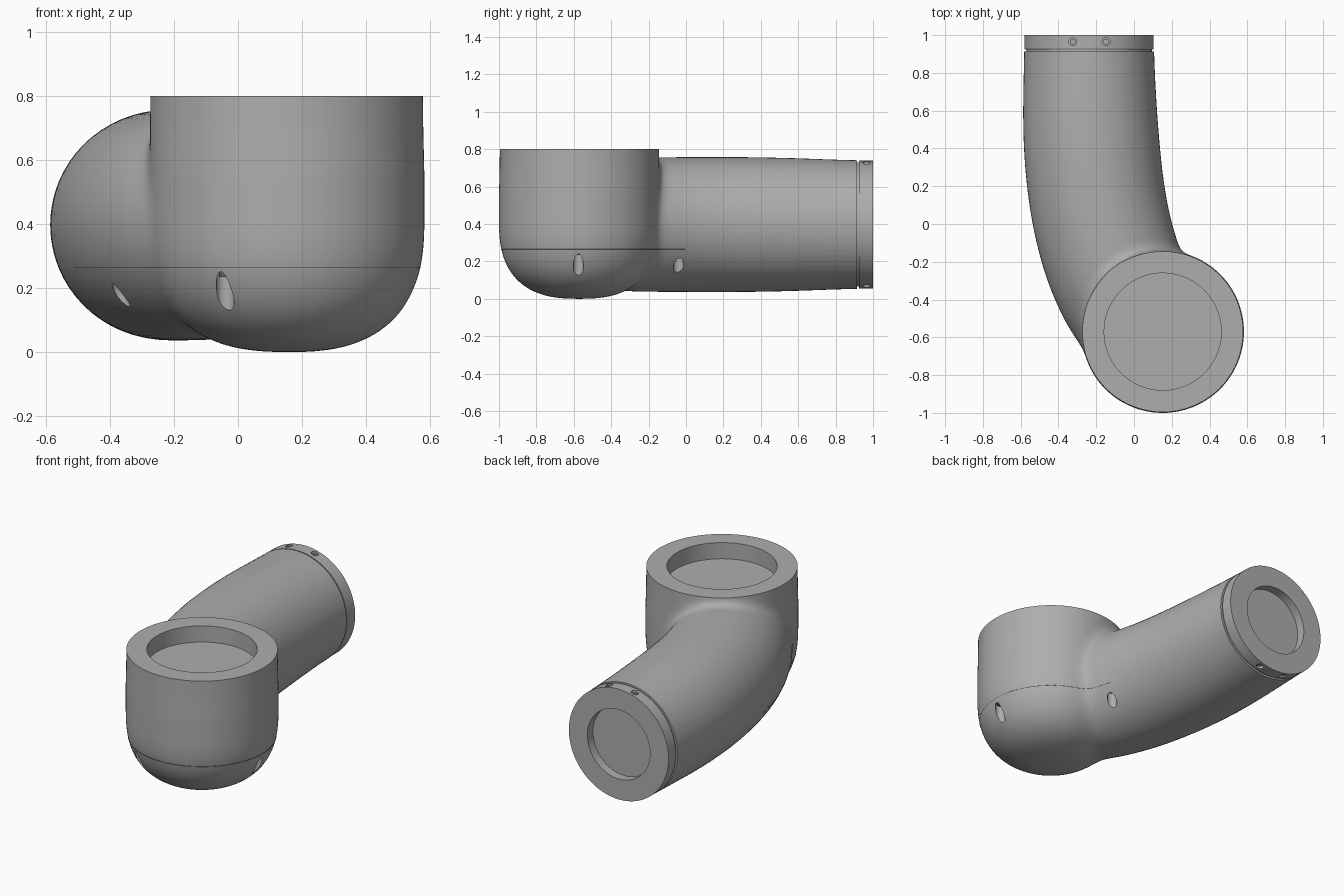
import bpy, bmesh, math
from mathutils import Vector, Matrix
from mathutils.bvhtree import BVHTree

if "Cube" in bpy.data.objects:
    bpy.data.objects.remove(bpy.data.objects["Cube"])

CUP = Vector((0.152, -0.57, 0))
END = Vector((-0.238, 0, 0.397))
Y_AXIS = Matrix.Rotation(-math.pi / 2, 4, 'X')


def material(name, value):
    m = bpy.data.materials.new(name)
    m.use_nodes = True
    m.diffuse_color = (value, value, value, 1)
    m.node_tree.nodes["Principled BSDF"].inputs["Base Color"].default_value = m.diffuse_color
    return m


grey = material("mid grey", 0.42)
dark = material("seam grey", 0.12)


def add(name, data, mat=grey):
    ob = bpy.data.objects.new(name, data)
    bpy.context.collection.objects.link(ob)
    data.materials.append(mat)
    return ob


def lathe(name, profile, matrix, steps=96, mat=grey):
    """Spin a (radius, height) profile around z, then place it."""
    bm = bmesh.new()
    vs = [bm.verts.new((r, 0, z)) for r, z in profile]
    edges = [bm.edges.new(p) for p in zip(vs, vs[1:])]
    bmesh.ops.spin(bm, geom=vs + edges, cent=(0, 0, 0), axis=(0, 0, 1),
                   angle=2 * math.pi, steps=steps)
    bmesh.ops.remove_doubles(bm, verts=bm.verts, dist=1e-5)
    bmesh.ops.recalc_face_normals(bm, faces=bm.faces)
    bm.transform(matrix)
    me = bpy.data.meshes.new(name)
    bm.to_mesh(me)
    bm.free()
    return add(name, me, mat)


def cylinder(name, r, low, high, matrix, steps=32, mat=grey):
    return lathe(name, [(0, low), (r, low), (r, high), (0, high)], matrix, steps, mat)


def baked(ob):
    return bpy.data.meshes.new_from_object(ob.evaluated_get(bpy.context.evaluated_depsgraph_get()))


def boolean(ob, other, kind):
    mod = ob.modifiers.new(kind, 'BOOLEAN')
    mod.operation, mod.solver, mod.object = kind, 'EXACT', other
    ob.data = baked(ob)
    ob.modifiers.clear()
    bpy.data.objects.remove(other)


def smooth(ob):
    bpy.ops.object.select_all(action='DESELECT')
    ob.select_set(True)
    bpy.context.view_layer.objects.active = ob
    bpy.ops.object.shade_smooth_by_angle(angle=math.radians(32))


# Upright cup with a rounded bottom
profile = []
for i in range(49):
    t = math.cos(math.pi / 2 * i / 48)
    profile.append((0.43 * max(0, 1 - t ** 2.6) ** (1 / 2.6), 0.42 * (1 - t)))
profile += [(0.43, 0.55), (0.4265, 0.7), (0.424, 0.95), (0, 0.95)]
body = lathe("elbow_body", profile, Matrix.Translation(CUP), 128)

# Curved tube that sweeps out of the cup
path = [(-0.238, 1.1, 0.342), (-0.238, 0.92, 0.342), (-0.236, 0.65, 0.353),
        (-0.225, 0.4, 0.36), (-0.2, 0.15, 0.361), (-0.15, -0.1, 0.36),
        (-0.07, -0.32, 0.358), (0.03, -0.5, 0.35), (0.13, -0.62, 0.33)]
curve = bpy.data.curves.new("tube", 'CURVE')
curve.dimensions = '3D'
curve.bevel_depth, curve.bevel_resolution = 1, 30
curve.use_fill_caps = True
spline = curve.splines.new('NURBS')
spline.points.add(len(path) - 1)
for p, (x, y, r) in zip(spline.points, path):
    p.co, p.radius = (x, y, END.z, 1), r
spline.use_endpoint_u, spline.order_u, spline.resolution_u = True, 4, 10
source = add("tube_source", curve)
tube = add("tube", baked(source))
bpy.data.objects.remove(source)
bm = bmesh.new()
bm.from_mesh(tube.data)
bmesh.ops.remove_doubles(bm, verts=bm.verts, dist=1e-5)
bmesh.ops.recalc_face_normals(bm, faces=bm.faces)
bm.to_mesh(tube.data)
bm.free()


def tree(me):
    return BVHTree.FromPolygons([v.co for v in me.vertices], [p.vertices for p in me.polygons])


# Fuse both and blend the join with a soft fillet
cup_tree, tube_tree = tree(body.data), tree(tube.data)
boolean(body, tube, 'UNION')
mod = body.modifiers.new("fuse", 'REMESH')
mod.mode, mod.voxel_size = 'VOXEL', 0.014
body.data = baked(body)
body.modifiers.clear()
bm = bmesh.new()
bm.from_mesh(body.data)
weights = {}
for v in bm.verts:
    a, b = cup_tree.find_nearest(v.co), tube_tree.find_nearest(v.co)
    far = max(a[3], b[3])
    v.co = a[0] if a[3] < b[3] else b[0]
    if far < 0.08:
        weights[v] = min(1, 2 * (1 - far / 0.08)) * 0.6
near = {v: [e.other_vert(v) for e in v.link_edges] for v in weights}
for _ in range(24):
    moved = {v: v.co.lerp(sum((n.co for n in ns), Vector()) / len(ns), weights[v])
             for v, ns in near.items()}
    for v, co in moved.items():
        v.co = co

# Trim the open ends flat
for point, normal in (((0, 0, 0.8), (0, 0, 1)), ((0, 0.913, 0), (0, 1, 0))):
    cut = bmesh.ops.bisect_plane(bm, geom=bm.verts[:] + bm.edges[:] + bm.faces[:], dist=1e-5,
                                 plane_co=point, plane_no=normal, clear_outer=True)
    rim = [e for e in cut["geom_cut"] if isinstance(e, bmesh.types.BMEdge)]
    bmesh.ops.contextual_create(bm, geom=rim)
bmesh.ops.recalc_face_normals(bm, faces=bm.faces)
bm.to_mesh(body.data)

# Fine seam line around the lower shell
bmesh.ops.bisect_plane(bm, geom=bm.verts[:] + bm.edges[:] + bm.faces[:], dist=1e-5,
                       plane_co=(0, 0, 0.265), plane_no=(0, 0, 1),
                       clear_outer=True, clear_inner=True)
bmesh.ops.delete(bm, geom=[v for v in bm.verts if v.co.y > 0], context='VERTS')
seam_mesh = bpy.data.meshes.new("shell_seam")
bm.to_mesh(seam_mesh)
bm.free()
seam = add("shell_seam", seam_mesh, dark)
bpy.ops.object.select_all(action='DESELECT')
seam.select_set(True)
bpy.context.view_layer.objects.active = seam
bpy.ops.object.convert(target='CURVE')
seam.data.bevel_depth, seam.data.bevel_resolution = 0.0015, 0
bpy.ops.object.convert(target='MESH')
seam.data.materials.clear()
seam.data.materials.append(dark)

# Round socket in the cup top
boolean(body, cylinder("socket_cutter", 0.31, 0.7, 0.9, Matrix.Translation(CUP), 96), 'DIFFERENCE')

# Screw notches in the lower shell, each with a screw head at its top
for i, (x, y) in enumerate([(-0.04, -0.905), (0.535, -0.575), (0.133, -0.04), (-0.365, -0.32)]):
    place = Matrix.Translation((x, y, 0))
    boolean(body, cylinder("notch_cutter", 0.028, -0.1, 0.25, place), 'DIFFERENCE')
    cylinder(f"shell_screw_{i + 1}", 0.019, 0.235, 0.252, place, 24, dark)
smooth(body)

# End flange with a socket, and the neck in the groove behind it
place = Matrix.Translation(END) @ Y_AXIS
flange = lathe("end_flange", [(0, 0.925), (0.34, 0.925), (0.342, 0.928), (0.342, 1),
                              (0.215, 1), (0.215, 0.945), (0, 0.945)], place)
cylinder("groove_neck", 0.332, 0.905, 0.93, place, 96)

# Flange screws, in pairs above and below
for side in (1, -1):
    for dx in (-0.086, 0.09):
        height = math.sqrt(0.342 ** 2 - dx ** 2)
        place = Matrix.Translation(END + Vector((dx, 0.965, 0))) @ Matrix.Diagonal((1, side, side, 1))
        boolean(flange, cylinder("bore", 0.021, height - 0.02, height + 0.05, place), 'DIFFERENCE')
        lathe("flange_screw", [(0, height - 0.014), (0.007, height - 0.014), (0.007, height - 0.008),
                               (0.015, height - 0.008), (0.015, height - 0.025)], place, 24)
smooth(flange)
